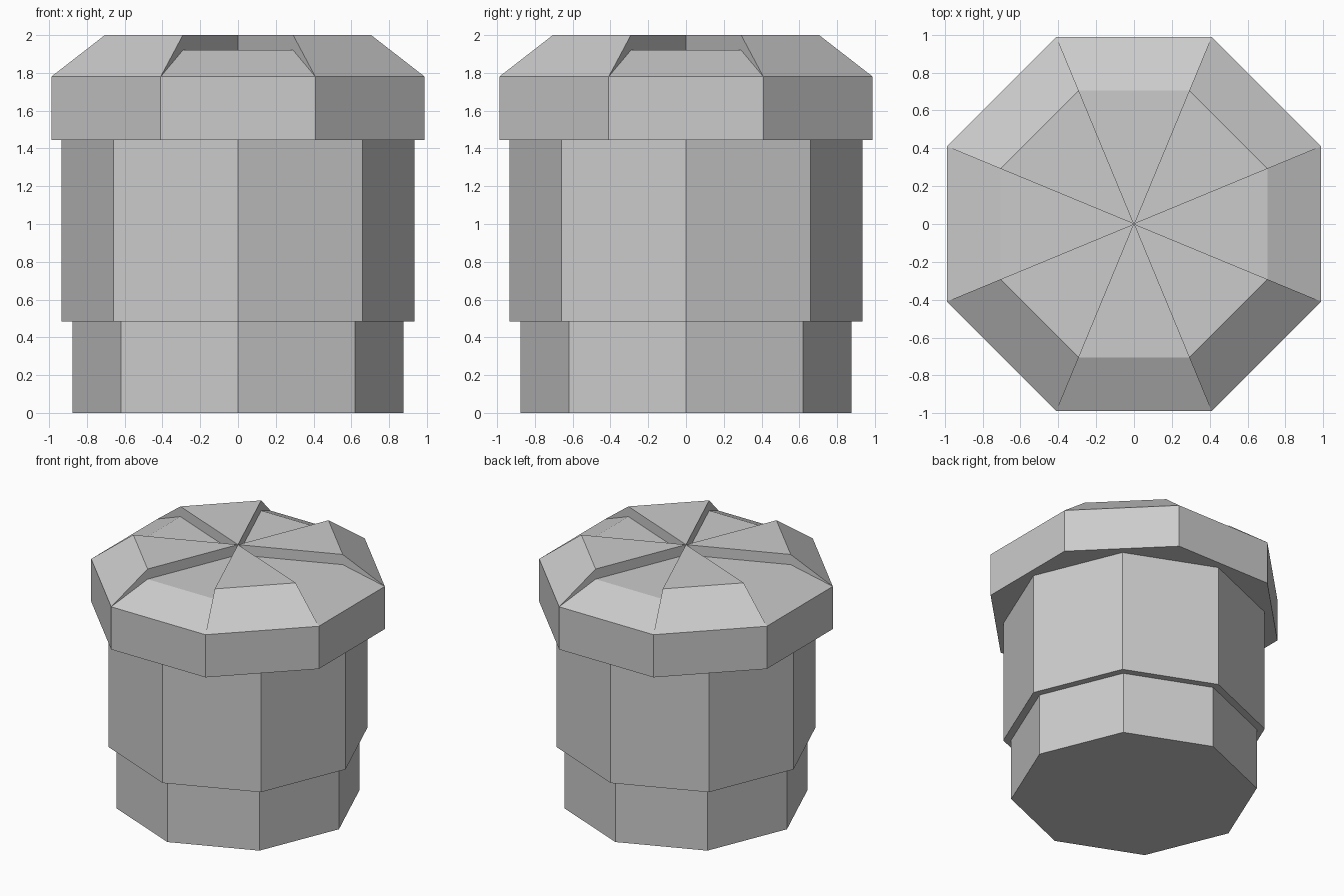
import bpy
import bmesh
from math import cos, sin, pi

if "Cube" in bpy.data.objects:
    bpy.data.objects.remove(bpy.data.objects["Cube"])

SIDES = 8


def ring_point(radius, z, i, turn=0.0):
    a = 2 * pi * i / SIDES + turn
    return (radius * cos(a), radius * sin(a), z)


def finish(bm, name):
    bmesh.ops.remove_doubles(bm, verts=bm.verts, dist=1e-5)
    bmesh.ops.recalc_face_normals(bm, faces=bm.faces)
    mesh = bpy.data.meshes.new(name)
    bm.to_mesh(mesh)
    bm.free()
    obj = bpy.data.objects.new(name, mesh)
    bpy.context.collection.objects.link(obj)
    return obj


# Stepped octagonal body: narrow base, wider barrel
def body(profile):
    bm = bmesh.new()
    rings = [[bm.verts.new(ring_point(r, z, i)) for i in range(SIDES)]
             for r, z in profile]
    for lo, hi in zip(rings, rings[1:]):
        for i in range(SIDES):
            j = (i + 1) % SIDES
            bm.faces.new((lo[i], lo[j], hi[j], hi[i]))
    bm.faces.new(rings[0][::-1])
    bm.faces.new(rings[-1])
    return finish(bm, "body")


# Cap: bevelled octagon whose top alternates between low and raised wedges
def cap(outer, inner, z0, z1, low, high):
    bm = bmesh.new()
    turn = pi / SIDES

    def face(*points):
        bm.faces.new([bm.verts.new(p) for p in points])

    for i in range(SIDES):
        top = low if i % 2 else high          # sectors facing the axes are low
        a, b = (ring_point(outer, z1, k, turn) for k in (i, i + 1))
        c, d = (ring_point(inner, top, k, turn) for k in (i, i + 1))
        e, f = (ring_point(outer, z0, k, turn) for k in (i, i + 1))
        face(e, f, b, a)                      # rim
        face(f, e, (0, 0, z0))                # underside
        face(a, b, d, c)                      # bevel
        face(c, d, (0, 0, top))               # wedge top
        # step wall between neighbouring wedges
        lo, hi = ring_point(inner, low, i, turn), ring_point(inner, high, i, turn)
        face(a, hi, lo)
        face(lo, hi, (0, 0, high), (0, 0, low))
    return finish(bm, "cap")


body([(0.877, 0.0), (0.877, 0.485), (0.934, 0.485), (0.934, 1.445)])
# sector 0 spans 22.5-67.5 degrees, so even sectors are the raised diagonals
cap(1.07, 0.763, 1.445, 1.78, 1.92, 2.0)
